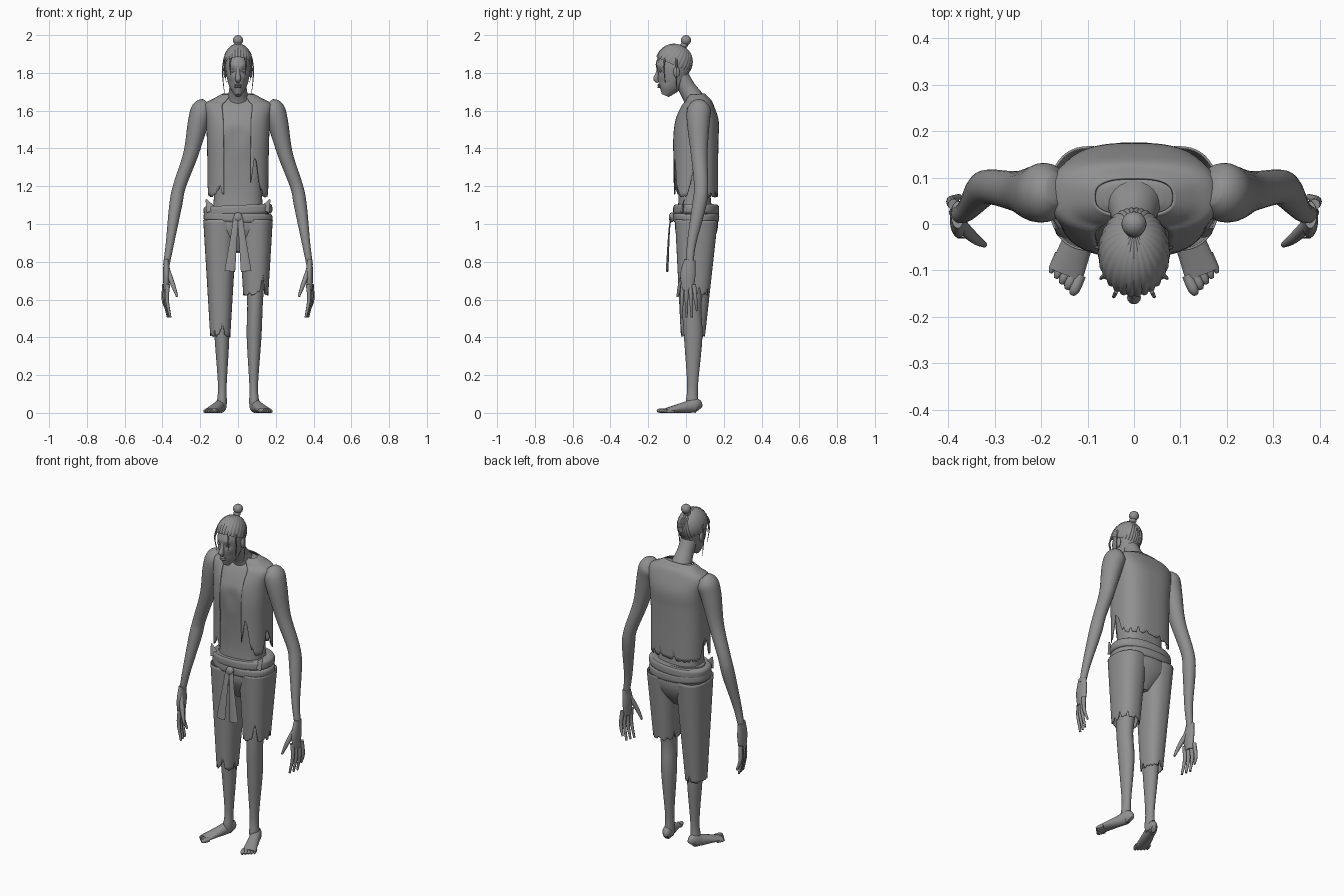
import bpy, bmesh, random
from math import sin, cos, radians, exp, pi, sqrt, copysign
from mathutils import Vector, Matrix

cube = bpy.data.objects.get("Cube")
if cube:
    bpy.data.objects.remove(cube, do_unlink=True)

rng = random.Random(4)
parts = []
UP = Vector((0, 0, 1))
SIDEWAYS = Vector((1, 0, 0))
COLOUR = (.28, .28, .28, 1)

grey = bpy.data.materials.new("plain grey")
grey.use_nodes = True
grey.diffuse_color = COLOUR
grey.node_tree.nodes["Principled BSDF"].inputs["Base Color"].default_value = COLOUR


# ---------- helpers ----------
def finish(name, bm):
    bmesh.ops.remove_doubles(bm, verts=bm.verts, dist=.0001)
    bmesh.ops.recalc_face_normals(bm, faces=bm.faces)
    mesh = bpy.data.meshes.new(name)
    bm.to_mesh(mesh)
    bm.free()
    mesh.materials.append(grey)
    obj = bpy.data.objects.new(name, mesh)
    bpy.context.collection.objects.link(obj)
    parts.append(obj)
    return obj


def skin(name, rings, closed=True, caps=True):
    """Join rings of points into a surface."""
    bm = bmesh.new()
    grid = [[bm.verts.new(p) for p in ring] for ring in rings]
    count = len(grid[0])
    for low, high in zip(grid, grid[1:]):
        for j in range(count if closed else count - 1):
            k = (j + 1) % count
            bm.faces.new((low[j], low[k], high[k], high[j]))
    if caps:
        bm.faces.new(grid[0])
        bm.faces.new(grid[-1])
    return finish(name, bm)


def spline(rows, steps):
    """Smooth curve through rows of position and two radii."""
    pts = [Vector(r) for r in rows]
    pts = [pts[0]] + pts + [pts[-1]]
    out = []
    for a, b, c, d in zip(pts, pts[1:], pts[2:], pts[3:]):
        for s in range(steps):
            t = s / steps
            out.append(b + (c - a) * (t / 2) + (a * 2 - b * 5 + c * 4 - d) * (t * t / 2)
                       + (b * 3 - a - c * 3 + d) * (t ** 3 / 2))
    return out + [pts[-1]]


def tube(name, rows, count=24, steps=5, ratio=1, side=1, arc=(0, 360), hem=None, boxy=1):
    """Sweep an ellipse along rows of (x, y, z, radius, optional second radius); hem trims the lower edge.
    A boxy value under one squares the section."""
    path = spline([r if len(r) > 4 else (*r, r[3] * ratio) for r in rows], steps)
    spots = [Vector((p[0] * side, p[1], p[2])) for p in path]
    span = (spots[-1] - spots[0]).normalized()
    first, last = arc
    closed = last - first == 360
    angles = [first + (last - first) * j / (count if closed else count - 1) for j in range(count)]
    section = [[copysign(abs(f(radians(a))) ** boxy, f(radians(a))) for f in (cos, sin)] for a in angles]
    rings = []
    for i, (p, centre) in enumerate(zip(path, spots)):
        t = (spots[min(i + 1, len(spots) - 1)] - spots[max(i - 1, 0)]).normalized()
        if abs(span.z) > .6:
            u = (SIDEWAYS - t * t.x).normalized()
            v = t.cross(u)
            v = -v if v.y < 0 else v
        else:
            u = t.cross(UP).normalized()
            v = u.cross(t)
        ring = [centre + u * p[3] * across + v * p[4] * along for across, along in section]
        for q in ring:
            q.z = max(q.z, 0)
        rings.append(ring)
    if hem:
        for j, angle in enumerate(angles):
            edge = hem(angle, j)
            for above, ring in zip(rings, rings[1:]):
                p, q = above[j], ring[j]
                if q.z < edge:
                    ring[j] = p.lerp(q, (p.z - edge) / (p.z - q.z)) if p.z > edge else p.copy()
    obj = skin(name, rings, closed, caps=hem is None)
    if hem:
        shell = obj.modifiers.new("cloth thickness", 'SOLIDIFY')
        shell.thickness = .005
    return obj


def ragged_hem(base, notches):
    """Torn lower edge with larger notches at given angles."""
    def hem(angle, column):
        tear = rng.random() * (.05 if column % 5 == 2 else .012)
        return base + tear + sum(h * exp(-((angle - a) / 10) ** 2) for a, h in notches)
    return hem


def ball(name, place, size):
    bm = bmesh.new()
    shape = Matrix.Translation(place) @ Matrix.Diagonal((*size, 1))
    bmesh.ops.create_uvsphere(bm, u_segments=20, v_segments=12, radius=1, matrix=shape)
    return finish(name, bm)


def dent(obj, limit, hollows):
    """Push the front inward around mirrored spots (x, z, reach, depth)."""
    for v in obj.data.vertices:
        if v.co.y < limit:
            v.co.y += sum(depth * exp(-((abs(v.co.x) - x) ** 2 + (v.co.z - z) ** 2) / reach ** 2)
                          for x, z, reach, depth in hollows)


# ---------- torso and neck ----------
shoulders = [(0, .05, 1.45, .155, .112), (0, .058, 1.55, .16, .106),
             (0, .062, 1.63, .17, .075), (0, .06, 1.663, .12, .052)]
torso = tube("torso", [(0, .05, 1, .14, .1), (0, .045, 1.18, .128, .085), *shoulders,
                       (0, .058, 1.68, .06, .03)], count=64, boxy=.75)
dent(torso, 0, [(0, 1.47, .03, .01), (.07, 1.5, .05, -.006), (0, 1.16, .015, .012),
                (.07, 1.36, .03, .006), (0, 1.28, .03, .005)])
tube("neck", [(0, .07, 1.58, .1, .07), (0, .045, 1.655, .062, .056),
              (0, .005, 1.72, .046), (0, -.04, 1.8, .046)])

# ---------- head ----------
head = tube("head", [(0, -.11, 1.68, .015), (0, -.09, 1.73, .046), (0, -.075, 1.78, .06),
                     (0, -.065, 1.84, .066), (0, -.06, 1.9, .05), (0, -.06, 1.93, .02)],
            count=48, steps=7, ratio=1.3)
dent(head, -.09, [(.03, 1.81, .015, .009), (.045, 1.75, .02, .009), (.025, 1.84, .014, -.005)])
tube("nose", [(0, -.14, 1.835, .009), (0, -.152, 1.79, .012), (0, -.158, 1.768, .015),
              (0, -.146, 1.752, .009)], count=16)
for name, z in (("upper_lip", 1.735), ("lower_lip", 1.725)):
    ball(name, (0, -.143, z), (.02, .009, .006))

# ---------- hair ----------
crown = Vector((0, .5, .85))
cap_rings = []
for i in range(17):
    s = i / 16
    ring = []
    for j in range(112):
        turn = 2 * pi * j / 112
        height = -.2 - .45 * sin(turn)
        flat = sqrt(1 - height * height)
        d = Vector((cos(turn) * flat, sin(turn) * flat, height)).lerp(crown, s).normalized()
        d *= 1 + .05 * (abs(sin(14 * turn)) - .5) * (1 - s)
        ring.append((d.x * .076, d.y * .097 - .062, d.z * .094 + 1.86))
    cap_rings.append(ring)
skin("swept_back_hair", cap_rings, caps=False)
ball("hair_tie", (0, -.01, 1.947), (.02, .02, .016))
ball("topknot", (0, 0, 1.973), (.027, .027, .027))

# ---------- vest ----------
vest = [(x, y, z, a + .01, b + .01) for x, y, z, a, b in reversed(shoulders)]
tube("ragged_vest", [(0, .058, 1.688, .085, .042), *vest]
     + [(0, .05, z, .162, .12) for z in (1.3, 1.1)], count=80, boxy=.75,
     arc=(-72, 249), hem=ragged_hem(1.14, [(-62, .2), (0, .11), (180, .11), (235, .03)]))

# ---------- trousers and sash ----------
tube("trouser_hips", [(0, .055, 1.1, .15), (0, .055, 1, .176), (0, .055, .93, .15, .098),
                      (0, .05, .85, .04, .05)], count=48, ratio=.65)


def trouser_leg(name, side, bottom, notch):
    """Leg of cloth narrowing evenly from the waist down."""
    rows = []
    for i in range(6):
        drop = (1 - bottom) * i / 5
        rows.append((.094, .055 - drop * .03, 1.02 - drop, .09 - drop * .06, .113 - drop * .08))
    tube(name, rows, count=48, side=side, boxy=.85, hem=ragged_hem(bottom + .04, [notch]))


trouser_leg("left_trouser_leg", 1, .58, (300, .11))
trouser_leg("right_trouser_leg", -1, .36, (280, .06))

for name, z, lean in (("upper_sash", 1.075, .001), ("lower_sash", 1.035, -.001)):
    rows = []
    for i in range(-3, 4):
        t = i / 3
        swell = 1 - t ** 4 * .05
        rows.append((lean * t, .054, z - t * .025, .182 * swell, .122 * swell))
    tube(name, rows, count=48, steps=2, boxy=.9)
ball("sash_knot", (0, -.075, 1.035), (.024, .016, .026))

# ---------- mirrored parts ----------
for side, label in ((1, "left_"), (-1, "right_")):
    # face details and loose locks
    ball(label + "eye", (side * .028, -.135, 1.81), (.014, .008, .007))
    ball(label + "ear", (side * .068, -.05, 1.805), (.01, .017, .03))
    for number, (turn, tip) in enumerate(((32, 1.79), (60, 1.75), (95, 1.69))):
        lock = []
        for s in (0, .4, 1):
            reach = 1 + .15 * sin(pi * s)
            lock.append((.072 * reach * sin(radians(turn)), -.06 - .1 * reach * cos(radians(turn)),
                         1.88 + (tip - 1.88) * s, .005 - .004 * s))
        tube(label + "loose_lock_" + str(number + 1), lock, count=8, side=side)

    # arm
    tube(label + "arm", [
        (.165, .075, 1.64, .03), (.188, .07, 1.61, .056), (.21, .065, 1.54, .055), (.25, .07, 1.37, .04),
        (.31, .08, 1.2, .034), (.33, .07, 1.1, .034), (.36, .03, .9, .022), (.38, .02, .78, .017)],
        ratio=1.1, side=side)

    # hand
    tube(label + "palm", [(.38, .02, .81, .014), (.378, .01, .73, .019), (.38, .01, .65, .014)],
         ratio=2.1, side=side)
    for i, finger in enumerate(("index", "middle", "ring", "little")):
        y = .02 * (i - .9)
        skew = .006 * (i - 2)
        tip = .505 + .035 * (i == 3)
        tube(label + finger + "_finger", [
            (.383 + skew, y, .68, .012), (.388 + skew, y * 1.2, .6, .01), (.37 + skew, y * 1.4, tip, .006)],
            count=10, side=side)
    tube(label + "thumb", [(.375, 0, .76, .014), (.345, -.03, .68, .012), (.322, -.045, .615, .006)],
         count=10, side=side)

    # bare leg
    tube(label + "leg", [
        (.09, .04, .7, .05), (.09, .03, .57, .041), (.085, .038, .4, .039),
        (.083, .035, .15, .023), (.085, .032, .06, .026), (.085, .035, .02, .022)],
        ratio=1.25, side=side)

    # foot and toes
    heel, sole_front = Vector((.08, .07)), Vector((.147, -.108))
    rows = []
    for t in (0, .1, .3, .6, 1):
        rounding = min(1, .5 + t * 5)
        height = (.042 - .03 * t) * rounding
        rows.append((*heel.lerp(sole_front, t), height, (.026 + .012 * t) * rounding, height))
    tube(label + "foot", rows, side=side)
    big, small = Vector((.133, -.152)), Vector((.18, -.105))
    for i in range(5):
        tip = big.lerp(small, i / 4)
        base = tip + Vector((-.018, .042))
        size = .012 - .001 * i
        tube(label + "toe_" + str(i + 1), [
            (*base, size, size), (*base.lerp(tip, .7), size, size), (*tip, size * .7, size / 2)],
            count=10, side=side)

    # sash tail and folded waistband
    tube(label + "sash_tail", [(.01, -.08, 1.04, .014), (.02, -.09, .95, .017),
                               (.043, -.1, .75, .028)], count=16, ratio=.25, side=side)
    tube(label + "waist_fold", [(.14, -.02, 1.07, .03), (.168, -.01, 1.13, .004)],
         count=12, ratio=.3, side=side)

# ---------- shading ----------
bpy.ops.object.select_all(action='DESELECT')
for obj in parts:
    obj.select_set(True)
bpy.context.view_layer.objects.active = torso
bpy.ops.object.shade_smooth_by_angle(angle=radians(50))
